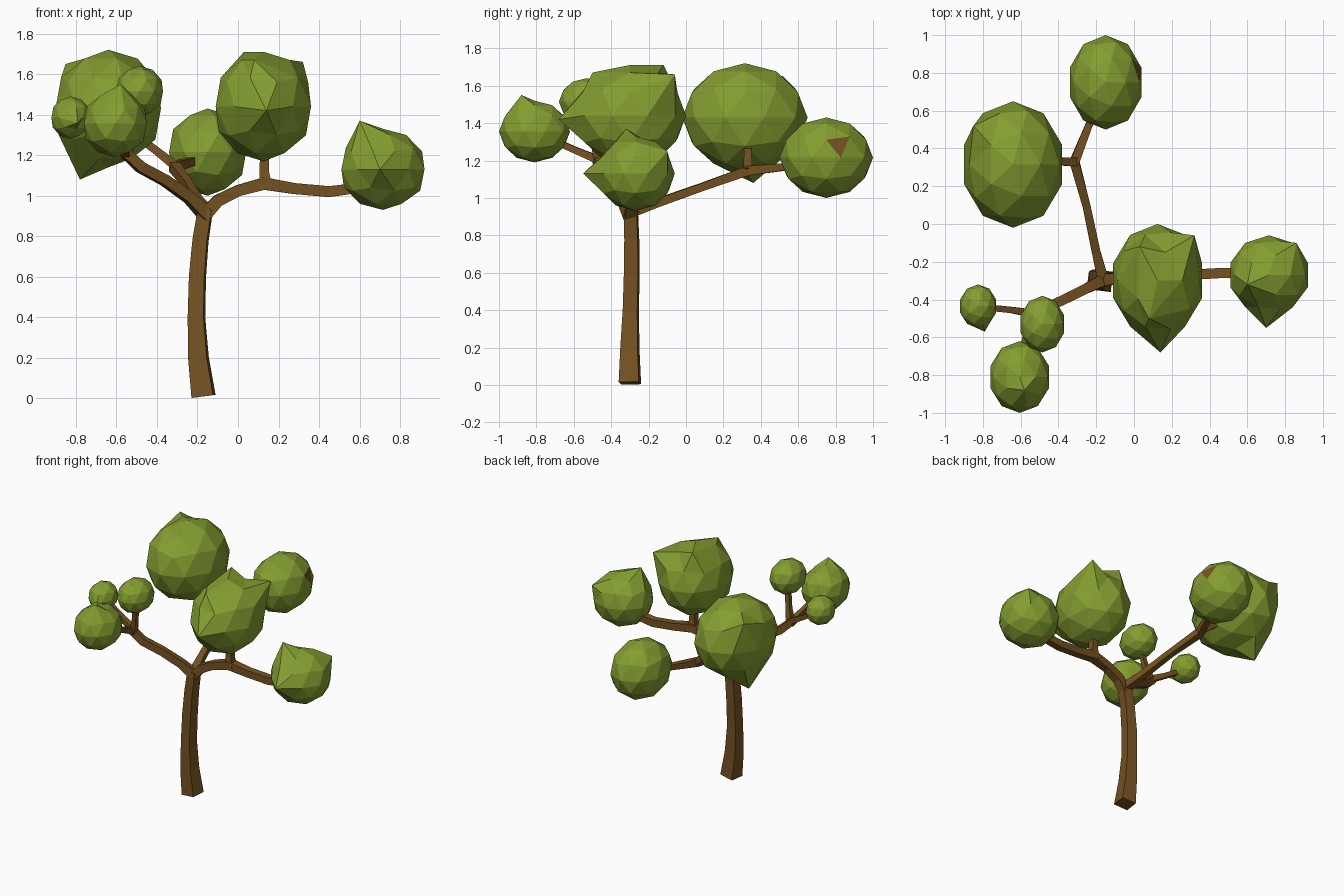
import bpy, bmesh
from mathutils import Vector


def material(name, colour):
    m = bpy.data.materials.new(name)
    m.diffuse_color = colour
    return m


LEAF = material("leaf_green", (0.23, 0.34, 0.03, 1))
BARK = material("bark_brown", (0.18, 0.085, 0.016, 1))


def finish(name, bm, mats):
    bmesh.ops.recalc_face_normals(bm, faces=bm.faces)
    mesh = bpy.data.meshes.new(name)
    bm.to_mesh(mesh)
    bm.free()
    for m in mats:
        mesh.materials.append(m)
    ob = bpy.data.objects.new(name, mesh)
    bpy.context.collection.objects.link(ob)
    return ob


def limb(name, points, ref=(0, 0, 1)):
    """Square tapered tube through (x, y, z, half_width) points."""
    bm = bmesh.new()
    pos = [Vector(p[:3]) for p in points]
    rings = []
    for i, p in enumerate(pos):
        d = (pos[min(i + 1, len(pos) - 1)] - pos[max(i - 1, 0)]).normalized()
        side = d.cross(Vector(ref)).normalized()
        up = side.cross(d)
        w = points[i][3]
        rings.append([bm.verts.new(p + side * a * w + up * b * w)
                      for a, b in ((-1, -1), (1, -1), (1, 1), (-1, 1))])
    for r, s in zip(rings, rings[1:]):
        for k in range(4):
            n = (k + 1) % 4
            bm.faces.new((r[k], r[n], s[n], s[k]))
    bm.faces.new(rings[0])
    bm.faces.new(rings[-1])
    return finish(name, bm, [BARK])


def foliage(name, lo, hi, tips=(), bark_spot=None):
    """Faceted ball filling the box lo..hi, with some corners pulled out."""
    bm = bmesh.new()
    bmesh.ops.create_icosphere(bm, subdivisions=2, radius=1)
    lo, hi = Vector(lo), Vector(hi)
    mid, half = (lo + hi) / 2, (hi - lo) / 2
    ext = [max(v.co[a] for v in bm.verts) for a in range(3)]
    for v in bm.verts:
        v.co = Vector([mid[a] + v.co[a] / ext[a] * half[a] for a in range(3)])
    for t in tips:
        t = Vector(t)
        d = (t - mid).normalized()
        best = max(bm.verts, key=lambda v: (v.co - mid).normalized().dot(d))
        best.co = t
    if bark_spot:
        s = Vector(bark_spot)
        f = min(bm.faces, key=lambda f: (f.calc_center_median() - s).length)
        f.material_index = 1
    return finish(name, bm, [LEAF, BARK])


# Trunk
limb("trunk", [(-0.17, -0.3, 0.01, 0.054), (-0.195, -0.3, 0.2, 0.046),
               (-0.205, -0.295, 0.4, 0.039), (-0.2, -0.29, 0.6, 0.038),
               (-0.185, -0.29, 0.78, 0.036), (-0.16, -0.295, 0.94, 0.034)],
     ref=(0.12, 1, 0))

# Main branches
limb("right_branch", [(-0.17, -0.295, 0.9, 0.034), (-0.1, -0.29, 0.975, 0.03),
                      (0, -0.285, 1.025, 0.028), (0.13, -0.28, 1.06, 0.031),
                      (0.28, -0.27, 1.035, 0.027), (0.45, -0.26, 1.02, 0.027),
                      (0.6, -0.26, 1.04, 0.025)])
limb("left_branch", [(-0.15, -0.29, 0.9, 0.034), (-0.24, -0.335, 0.99, 0.027),
                     (-0.36, -0.395, 1.075, 0.026), (-0.48, -0.45, 1.14, 0.026),
                     (-0.56, -0.475, 1.215, 0.024)])
limb("back_branch", [(-0.16, -0.31, 0.92, 0.03), (-0.2, -0.15, 0.975, 0.023),
                     (-0.25, 0.09, 1.06, 0.021), (-0.315, 0.33, 1.145, 0.026),
                     (-0.24, 0.52, 1.165, 0.02), (-0.18, 0.64, 1.19, 0.018)])

# Twigs into the foliage
limb("centre_twig", [(0.135, -0.28, 1.04, 0.033), (0.13, -0.28, 1.12, 0.023),
                     (0.13, -0.28, 1.28, 0.022)], ref=(0, 1, 0))
limb("back_left_twig", [(-0.3, 0.33, 1.14, 0.024), (-0.4, 0.33, 1.22, 0.02),
                        (-0.52, 0.33, 1.31, 0.02)])
limb("upper_twig", [(-0.55, -0.47, 1.19, 0.024), (-0.52, -0.49, 1.3, 0.017),
                    (-0.49, -0.52, 1.46, 0.016)], ref=(0, 1, 0))
limb("left_twig", [(-0.53, -0.475, 1.205, 0.022), (-0.65, -0.455, 1.27, 0.017),
                   (-0.8, -0.44, 1.36, 0.016)])
limb("front_twig", [(-0.55, -0.46, 1.2, 0.022), (-0.57, -0.58, 1.25, 0.018),
                    (-0.6, -0.74, 1.32, 0.017)])

# Leaf clusters
foliage("back_left_leaves", (-0.9, -0.02, 1.14), (-0.38, 0.65, 1.72),
        [(-0.78, 0.36, 1.08), (-0.85, 0.52, 1.65)])
foliage("back_leaves", (-0.34, 0.5, 1.0), (0.04, 1.0, 1.43),
        bark_spot=(0.03, 0.82, 1.28))
foliage("centre_leaves", (-0.11, -0.6, 1.17), (0.36, 0, 1.71),
        [(0.14, -0.68, 1.42), (0.32, -0.06, 1.66), (0.03, -0.12, 1.71),
         (0.08, -0.5, 1.67)])
foliage("right_leaves", (0.51, -0.48, 0.93), (0.92, -0.06, 1.33),
        [(0.7, -0.55, 1.13), (0.6, -0.32, 1.37), (0.86, -0.1, 1.25)])
foliage("upper_leaves", (-0.6, -0.68, 1.39), (-0.37, -0.38, 1.64))
foliage("left_leaves", (-0.92, -0.55, 1.28), (-0.73, -0.32, 1.49),
        [(-0.79, -0.57, 1.36)])
foliage("front_leaves", (-0.76, -1.0, 1.19), (-0.45, -0.62, 1.52),
        [(-0.58, -0.88, 1.55)])
